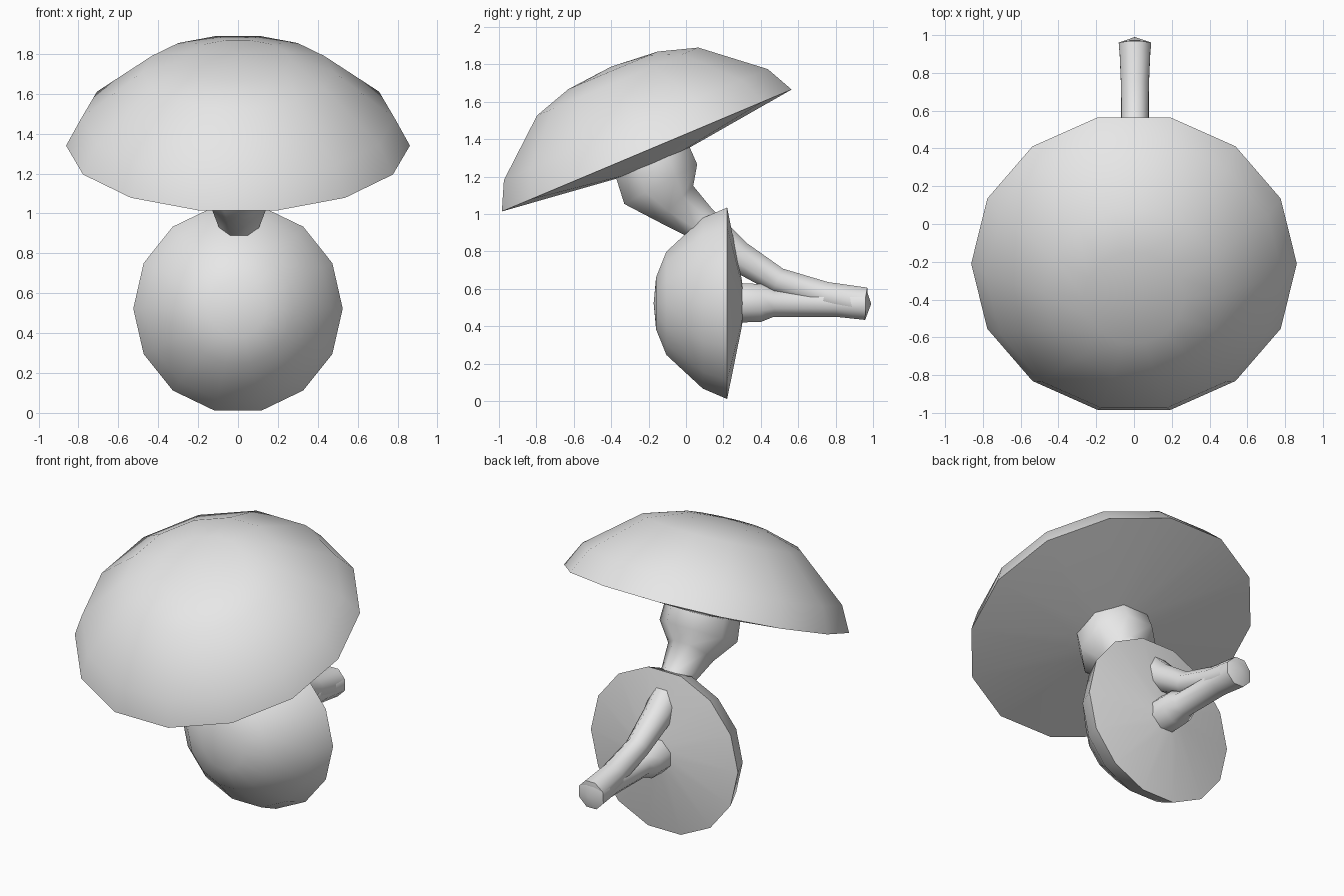
import bpy, bmesh, math
from mathutils import Vector

if "Cube" in bpy.data.objects:
    bpy.data.objects.remove(bpy.data.objects["Cube"])

grey = bpy.data.materials.new("pale grey")
grey.diffuse_color = (0.8, 0.8, 0.8, 1)
grey.use_nodes = True
grey.node_tree.nodes["Principled BSDF"].inputs["Base Color"].default_value = grey.diffuse_color
X = Vector((1, 0, 0))


def skin(name, rings, sides, angle, phase=0.0):
    """Join rings of (centre, axis, radius); zero radius makes a tip."""
    bm = bmesh.new()
    loops = []
    for centre, axis, radius in rings:
        side = axis.cross(X).normalized()
        if radius == 0:
            loops.append([bm.verts.new(centre)])
            continue
        loop = []
        for i in range(sides):
            a = 2 * math.pi * (i + phase) / sides
            loop.append(bm.verts.new(centre + radius * (X * math.cos(a) + side * math.sin(a))))
        loops.append(loop)
    for lo, hi in zip(loops, loops[1:]):
        for i in range(sides):
            j = (i + 1) % sides
            corners = [lo[i % len(lo)], lo[j % len(lo)], hi[j % len(hi)], hi[i % len(hi)]]
            bm.faces.new(list(dict.fromkeys(corners)))
    bmesh.ops.recalc_face_normals(bm, faces=bm.faces)
    mesh = bpy.data.meshes.new(name)
    bm.to_mesh(mesh)
    bm.free()
    mesh.materials.append(grey)
    ob = bpy.data.objects.new(name, mesh)
    bpy.context.collection.objects.link(ob)
    bpy.ops.object.select_all(action='DESELECT')
    ob.select_set(True)
    bpy.context.view_layer.objects.active = ob
    bpy.ops.object.shade_smooth_by_angle(angle=math.radians(angle))


def cap(name, centre, axis, profile):
    axis = Vector(axis).normalized()
    skin(name, [(Vector(centre) + axis * h, axis, r) for r, h in profile], 14, 50)


def stem(name, path):
    """Path of (y, z, radius) in the middle plane."""
    pts = [Vector((0.005, y, z)) for y, z, r in path]
    rings = []
    for i, p in enumerate(pts):
        tangent = (pts[min(i + 1, len(pts) - 1)] - pts[max(i - 1, 0)]).normalized()
        rings.append((p, tangent, path[i][2]))
    skin(name, rings, 8, 60, 0.5)


# Large tilted cap
cap("large_cap", (0, -0.21, 1.34), (0, -0.388, 0.922),
    [(0, -0.09), (0.22, -0.075), (0.862, 0), (0.785, 0.15),
     (0.48, 0.40), (0.265, 0.465), (0, 0.487)])

# Small forward-facing cap
cap("small_cap", (0, 0.22, 0.523), (0, -1, 0),
    [(0, -0.09), (0.12, -0.08), (0.525, 0), (0.468, 0.13),
     (0.283, 0.325), (0.143, 0.38), (0, 0.393)])

# Straight stem of the small cap, with the shared root end
stem("small_stem", [(0.99, 0.52, 0), (0.96, 0.52, 0.093), (0.80, 0.525, 0.08),
                    (0.47, 0.525, 0.08), (0.40, 0.525, 0.11), (0.28, 0.525, 0.113),
                    (0.26, 0.525, 0)])

# Curved stem rising through the small cap to the large one
stem("large_stem", [(0.975, 0.525, 0), (0.955, 0.525, 0.09), (0.74, 0.565, 0.08),
                    (0.49, 0.645, 0.075), (0.28, 0.775, 0.09), (0.08, 0.95, 0.105),
                    (-0.055, 1.055, 0.145), (-0.135, 1.16, 0.24),
                    (-0.18, 1.285, 0.23), (-0.19, 1.31, 0)])
